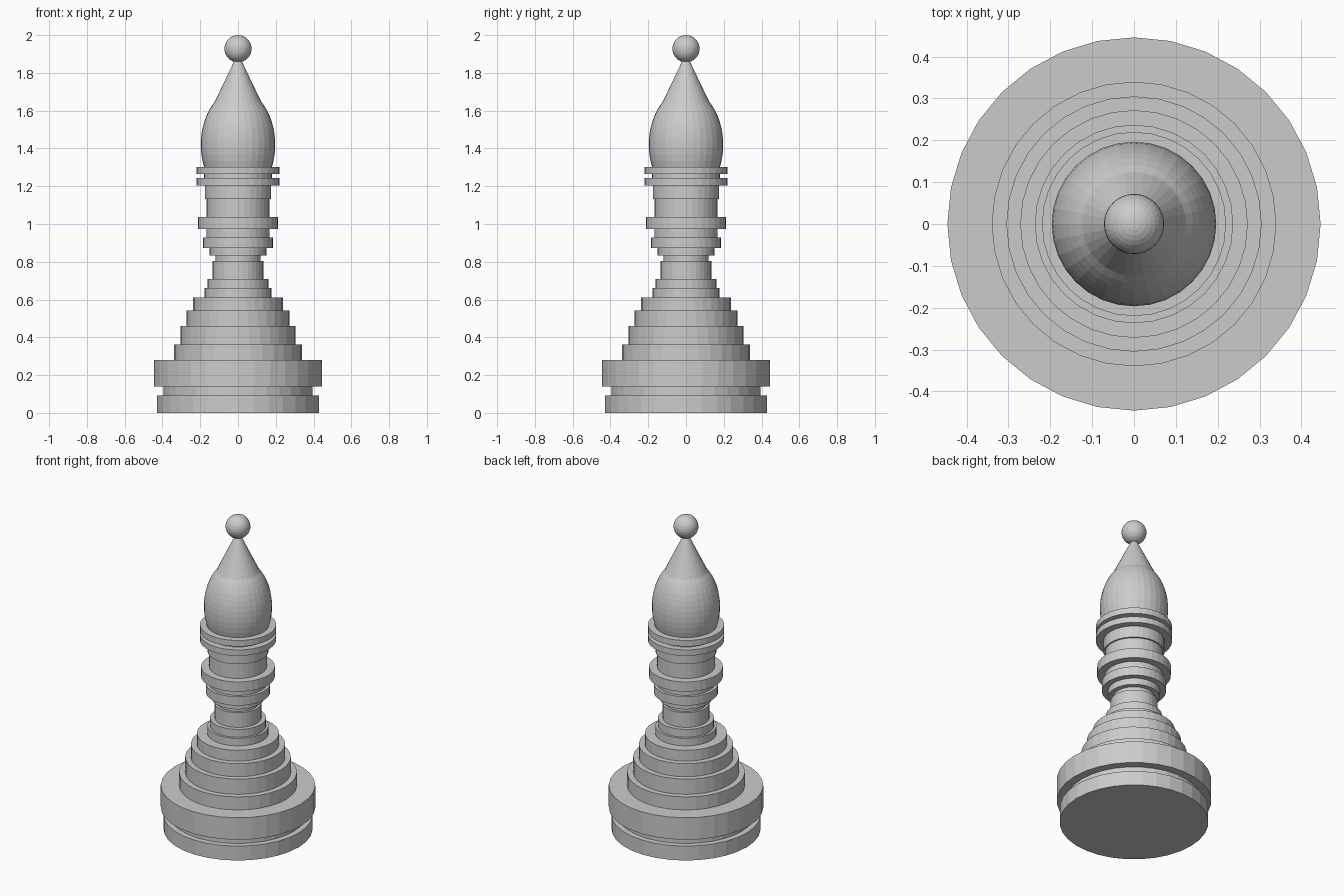
import bpy, bmesh, math

if "Cube" in bpy.data.objects:
    bpy.data.objects.remove(bpy.data.objects["Cube"])

SIDES = 32


def lathe(name, profile):
    """Revolve (radius, z) points around z into a closed, faceted solid."""
    bm = bmesh.new()
    rings = []
    for r, z in profile:
        rings.append([bm.verts.new((r * math.cos(2 * math.pi * i / SIDES),
                                    r * math.sin(2 * math.pi * i / SIDES), z))
                      for i in range(SIDES)])
    for a, b in zip(rings, rings[1:]):
        for i in range(SIDES):
            j = (i + 1) % SIDES
            bm.faces.new((a[i], a[j], b[j], b[i]))
    bm.faces.new(rings[0][::-1])
    bm.faces.new(rings[-1])
    mesh = bpy.data.meshes.new(name)
    bm.to_mesh(mesh)
    bm.free()
    obj = bpy.data.objects.new(name, mesh)
    bpy.context.collection.objects.link(obj)
    return obj


def stack(name, z, steps):
    """Stack of straight discs: each step is (radius, top height)."""
    profile = []
    for r, top in steps:
        profile += [(r, z), (r, top)]
        z = top
    return lathe(name, profile)


# Foot and stepped skirt
stack("base", 0.0, [(0.43, 0.092), (0.395, 0.14), (0.446, 0.28)])
stack("stepped_skirt", 0.28, [(0.34, 0.363), (0.305, 0.46), (0.272, 0.543),
                              (0.237, 0.612), (0.177, 0.66), (0.162, 0.71)])

# Waist, middle rings and neck
stack("waist", 0.71, [(0.135, 0.804), (0.12, 0.832), (0.15, 0.873)])
stack("middle_rings", 0.873, [(0.186, 0.929), (0.168, 0.974), (0.213, 1.036)])
stack("neck", 1.036, [(0.166, 1.132), (0.176, 1.205)])

# Double collar under the head
stack("collar", 1.205, [(0.22, 1.243), (0.18, 1.265), (0.22, 1.303)])

# Egg-shaped head blending into a cone
R, H, MID = 0.197, 0.29, 1.42
head = []
for k in range(12):
    a = math.radians(-24 + 75 * k / 11)
    head.append((R * math.cos(a), MID + H * math.sin(a)))
head.append((0.014, 1.875))
lathe("head", head)

# Ball finial
bpy.ops.mesh.primitive_uv_sphere_add(segments=SIDES, ring_count=16,
                                     radius=0.072, location=(0, 0, 1.928))
bpy.context.object.name = "ball_finial"
